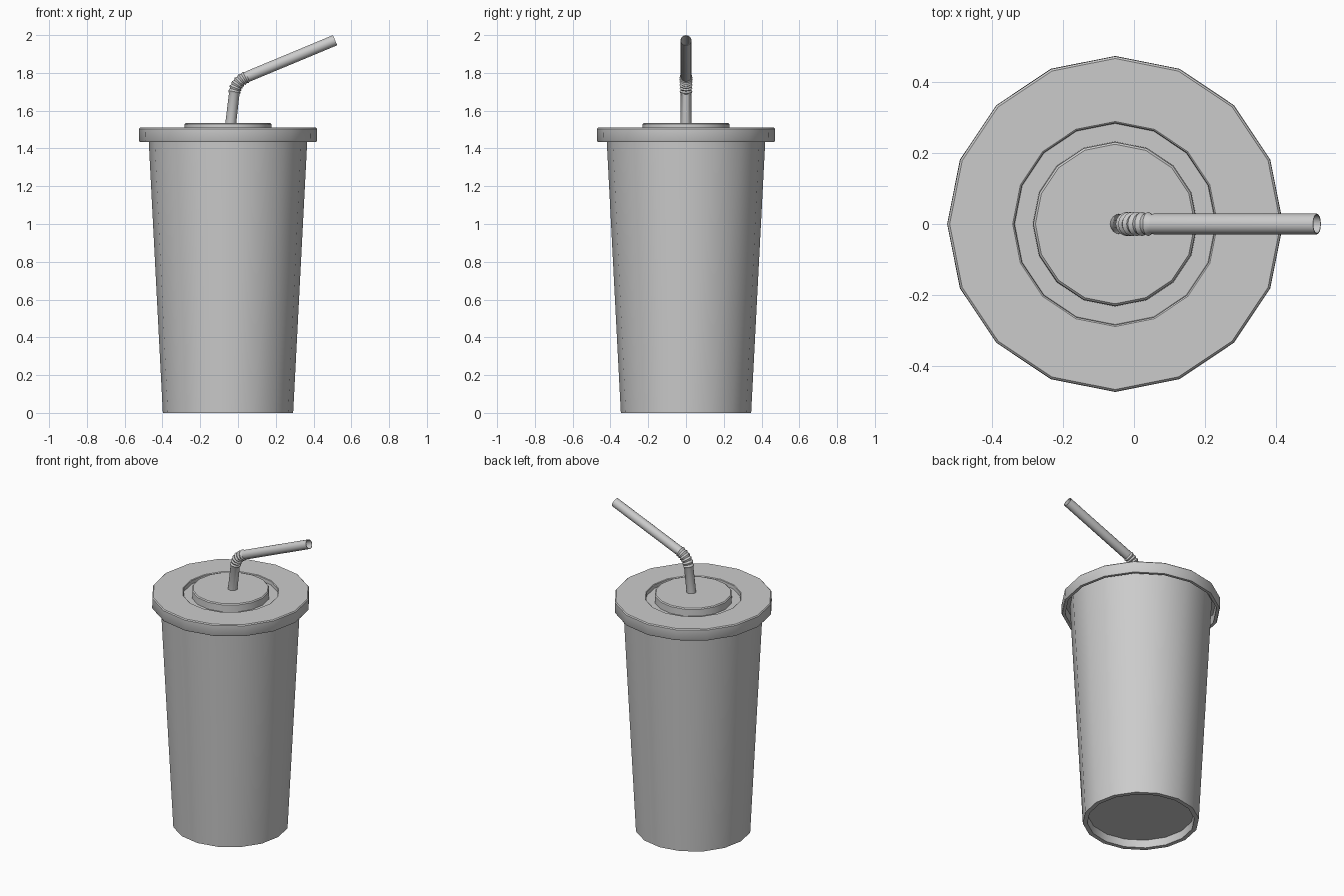
import bpy, bmesh, math
from mathutils import Vector, Matrix

if "Cube" in bpy.data.objects:
    bpy.data.objects.remove(bpy.data.objects["Cube"])

CX = -0.053   # cup axis
SIDES = 16


def sweep(name, rings, closed=False, sides=SIDES):
    """Skin circles given as (centre, tilt about y, radius)."""
    bm = bmesh.new()
    loops = []
    for c, tilt, r in rings:
        rot = Matrix.Rotation(tilt, 3, 'Y')
        loops.append([bm.verts.new(Vector(c) + rot @ Vector((
            r * math.cos(math.tau * i / sides),
            r * math.sin(math.tau * i / sides), 0))) for i in range(sides)])
    pairs = list(zip(loops, loops[1:]))
    if closed:
        pairs.append((loops[-1], loops[0]))
    for a, b in pairs:
        for i in range(sides):
            j = (i + 1) % sides
            bm.faces.new((a[i], a[j], b[j], b[i]))
    bmesh.ops.remove_doubles(bm, verts=bm.verts, dist=0.0001)
    bmesh.ops.recalc_face_normals(bm, faces=bm.faces)
    me = bpy.data.meshes.new(name)
    bm.to_mesh(me)
    bm.free()
    ob = bpy.data.objects.new(name, me)
    bpy.context.collection.objects.link(ob)
    bpy.ops.object.select_all(action='DESELECT')
    ob.select_set(True)
    bpy.context.view_layer.objects.active = ob
    bpy.ops.object.shade_smooth_by_angle(angle=math.radians(35))
    return ob


def lathe(name, profile, closed=False):
    return sweep(name, [((CX, 0, z), 0, r) for r, z in profile], closed)


# Cup: recessed base, tapered outer wall, closed under the lid
lathe("cup", [(0, 0.05), (0.315, 0.05), (0.318, 0.0), (0.345, 0.0),
              (0.422, 1.485), (0, 1.485)])

# Lid: overhanging rim, flat ring, groove and raised centre
lathe("lid", [(0, 1.535), (0.224, 1.535), (0.230, 1.529), (0.232, 1.465),
              (0.281, 1.465), (0.284, 1.507), (0.288, 1.51), (0.465, 1.51),
              (0.471, 1.504), (0.472, 1.442), (0.468, 1.435),
              (0.450, 1.435), (0.448, 1.49), (0, 1.455)])

# Straw: lower tube, ribbed bend, upper tube, then back down the inside
R = 0.029
p0, p1, p2 = Vector((-0.02, 0, 1.69)), Vector((-0.0125, 0, 1.754)), Vector((0.05, 0, 1.78))
tip = Vector((0.514, 0, 1.973))
low_dir, up_dir = (p1 - p0).normalized(), (tip - p2).normalized()


def tilt(d):
    return math.atan2(d.x, d.z)


outer = [(p0 - low_dir * 0.22, tilt(low_dir), R)]
RIBS = 6
for k in range(2 * RIBS + 1):
    t = k / (2 * RIBS)
    pos = p0 * (1 - t) ** 2 + p1 * 2 * t * (1 - t) + p2 * t ** 2
    tangent = (p1 - p0) * (1 - t) + (p2 - p1) * t
    outer.append((pos, tilt(tangent), 0.034 if k % 2 else 0.028))
outer.append((p2 + up_dir * 0.006, tilt(up_dir), R))
outer.append((tip, tilt(up_dir), R))
inner = [(c, a, r - 0.003) for c, a, r in reversed(outer)]
sweep("straw", outer + inner, closed=True)
